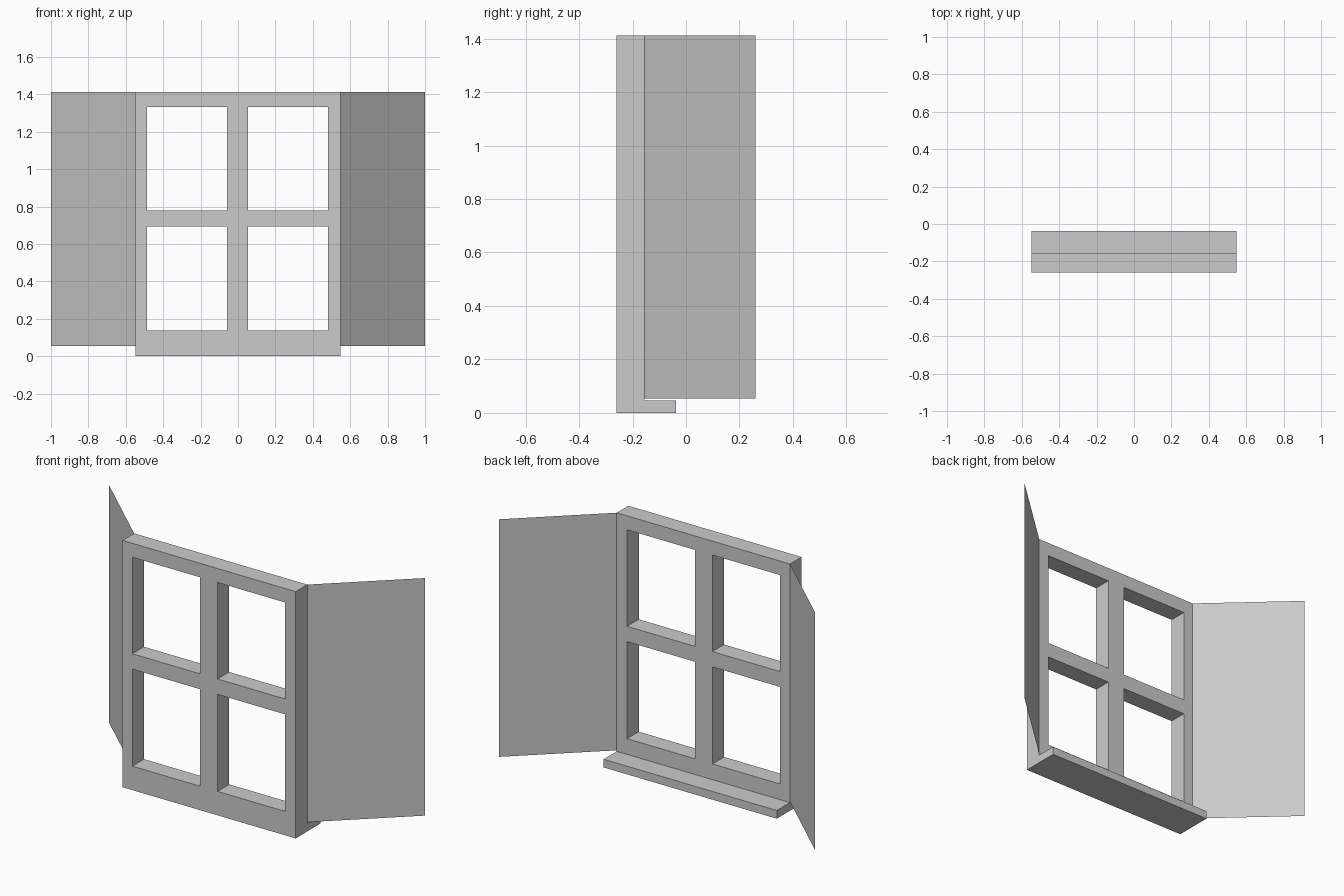
import bpy, bmesh
from mathutils import Vector

cube = bpy.data.objects.get("Cube")
if cube:
    bpy.data.objects.remove(cube, do_unlink=True)

GREY = (0.6, 0.6, 0.6, 1)
mat = bpy.data.materials.new("plain grey")
mat.use_nodes = True
mat.diffuse_color = GREY
mat.node_tree.nodes["Principled BSDF"].inputs["Base Color"].default_value = GREY

FRONT, BACK, SILL_BACK, SWING = -0.26, -0.155, -0.037, 0.26
TOP, SILL_TOP, SHUTTER_BOTTOM = 1.412, 0.047, 0.053
LEFT, RIGHT = 0.547, -0.549


def finish(name, bm):
    mesh = bpy.data.meshes.new(name)
    bm.to_mesh(mesh)
    bm.free()
    mesh.materials.append(mat)
    obj = bpy.data.objects.new(name, mesh)
    bpy.context.collection.objects.link(obj)
    return obj


# Window frame: a grid of cells with four panes left open, given depth
xs = [RIGHT, -0.487, -0.059, 0.053, 0.481, LEFT]
zs = [0, 0.137, 0.692, 0.78, 1.332, TOP]
bm = bmesh.new()
grid = [[bm.verts.new((x, FRONT, z)) for x in xs] for z in zs]
for r in range(5):
    for c in range(5):
        if r % 2 and c % 2:
            continue
        bm.faces.new((grid[r][c], grid[r][c + 1], grid[r + 1][c + 1], grid[r + 1][c]))
front = bm.faces[:]
result = bmesh.ops.extrude_face_region(bm, geom=front, use_keep_orig=True)
moved = [v for v in result["geom"] if isinstance(v, bmesh.types.BMVert)]
bmesh.ops.translate(bm, verts=moved, vec=(0, BACK - FRONT, 0))
bmesh.ops.recalc_face_normals(bm, faces=bm.faces)
finish("window_frame", bm)

# Sill: a low ledge behind the frame
bm = bmesh.new()
bmesh.ops.create_cube(bm, size=1)
bmesh.ops.scale(bm, verts=bm.verts, vec=(LEFT - RIGHT, SILL_BACK - BACK, SILL_TOP))
bmesh.ops.translate(bm, verts=bm.verts,
                    vec=((LEFT + RIGHT) / 2, (SILL_BACK + BACK) / 2, SILL_TOP / 2))
finish("sill", bm)

# Shutters: thin sheets hinged on the frame's back edges, swung outward
for name, hinge, tip in (("left_shutter", LEFT, 1), ("right_shutter", RIGHT, -1)):
    bm = bmesh.new()
    path = [(hinge, BACK, SHUTTER_BOTTOM), (tip, SWING, SHUTTER_BOTTOM),
            (tip, SWING, TOP), (hinge, BACK, TOP)]
    face = bm.faces.new([bm.verts.new(p) for p in path])
    face.normal_update()
    if face.normal.dot(Vector((0, -1, 0))) < 0:
        face.normal_flip()
    finish(name, bm)
